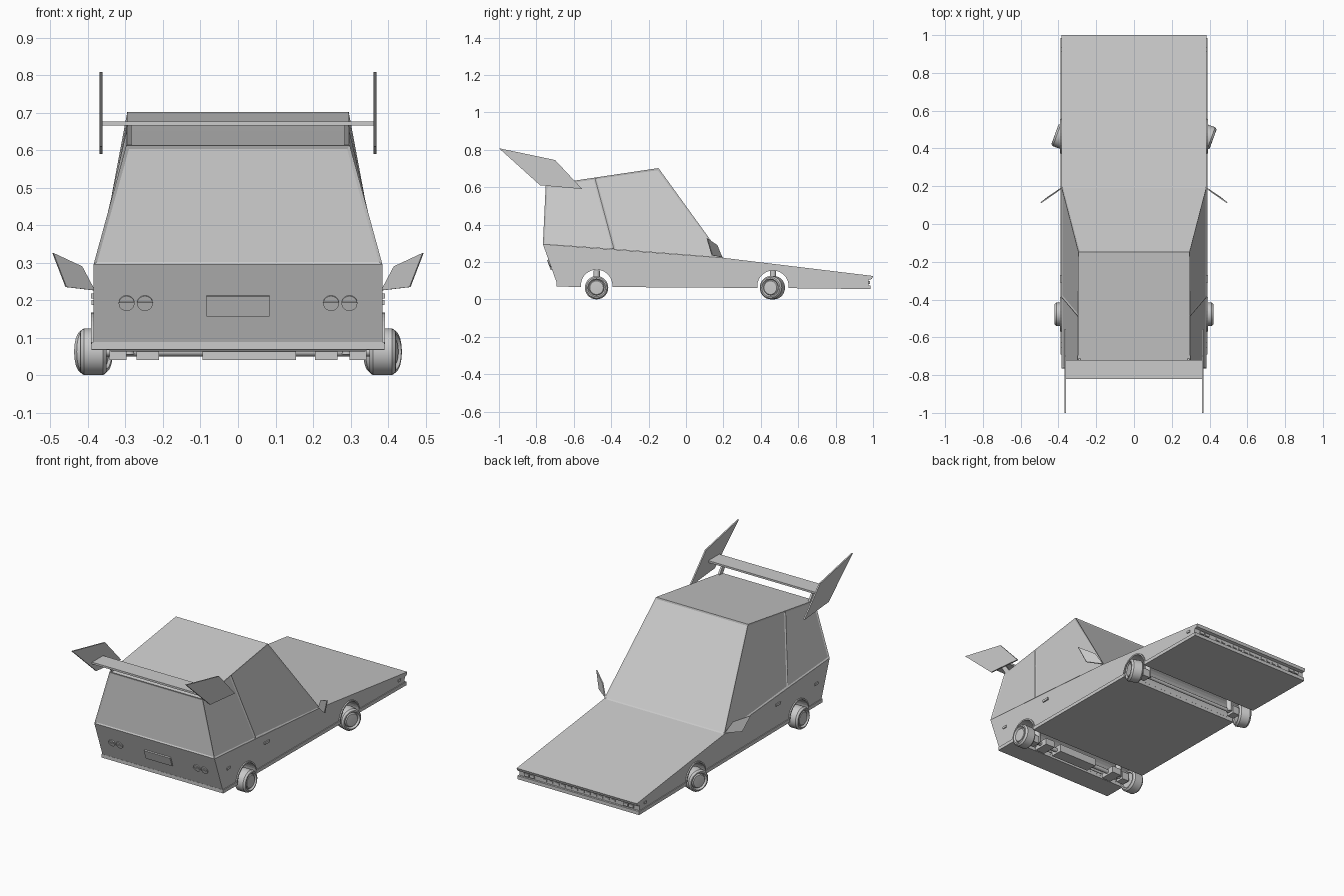
import bpy, bmesh
from math import pi, sin, cos, radians
from mathutils import Matrix, Vector

if "Cube" in bpy.data.objects:
    bpy.data.objects.remove(bpy.data.objects["Cube"])


def finish(name, bm, smooth=False):
    bmesh.ops.recalc_face_normals(bm, faces=bm.faces)
    me = bpy.data.meshes.new(name)
    bm.to_mesh(me)
    bm.free()
    ob = bpy.data.objects.new(name, me)
    bpy.context.collection.objects.link(ob)
    if smooth:
        bpy.context.view_layer.objects.active = ob
        ob.select_set(True)
        bpy.ops.object.shade_smooth_by_angle(angle=radians(35))
        ob.select_set(False)
    return ob


def prism(name, pts, x0, x1):
    """Side profile (y, z) extruded along x."""
    bm = bmesh.new()
    f = bm.faces.new([bm.verts.new((x0, y, z)) for y, z in pts])
    r = bmesh.ops.extrude_face_region(bm, geom=[f])
    bmesh.ops.translate(bm, vec=(x1 - x0, 0, 0),
                        verts=[v for v in r["geom"] if isinstance(v, bmesh.types.BMVert)])
    return finish(name, bm)


def box(name, c, size, rx=0):
    bm = bmesh.new()
    m = Matrix.Translation(c) @ Matrix.Rotation(rx, 4, "X") @ Matrix.Diagonal((*size, 1))
    bmesh.ops.create_cube(bm, size=1, matrix=m)
    return finish(name, bm)


def tube(name, a, b, r, n=12):
    a, b = Vector(a), Vector(b)
    bm = bmesh.new()
    m = Matrix.Translation((a + b) / 2) @ (b - a).to_track_quat("Z", "Y").to_matrix().to_4x4()
    bmesh.ops.create_cone(bm, cap_ends=True, segments=n, radius1=r, radius2=r,
                          depth=(b - a).length, matrix=m)
    return finish(name, bm, True)


def arc(cy, cz, r, a0, a1, n=16):
    return [(cy + r * cos(radians(a0 + (a1 - a0) * i / n)),
             cz + r * sin(radians(a0 + (a1 - a0) * i / n))) for i in range(n + 1)]


REAR, FRONT, ARCH_R = (-0.478, 0.075), (0.465, 0.07), 0.084
TILT = 0.343

# Lower body wedge, wheel tunnels run right through
body = [(-0.69, 0.085)] + arc(*REAR, ARCH_R, 174, 6) + arc(*FRONT, ARCH_R, 174, 6)
body += [(0.975, 0.072), (0.977, 0.105), (0.994, 0.109), (1.0, 0.125), (0.2, 0.222), (-0.765, 0.295)]
prism("lower_body", body, -0.385, 0.385)

# Sill and bumper strips between the wheels
for name, y0, y1, z0, z1 in (("rear_sill", -0.692, -0.562, 0.068, 0.067),
                             ("middle_sill", -0.394, 0.381, 0.066, 0.061),
                             ("front_sill", 0.549, 0.986, 0.060, 0.055)):
    prism(name, [(y0, z0), (y1, z1), (y1, z1 + 0.02), (y0, z0 + 0.02)], -0.39, 0.39)

# Cabin with recessed panes
bm = bmesh.new()
side = {}
for s in (-1, 1):
    side[s] = [bm.verts.new((s * x, y, z)) for x, y, z in (
        (0.385, 0.2, 0.222), (0.385, -0.385, 0.268), (0.385, -0.765, 0.295),
        (0.298, -0.75, 0.612), (0.297, -0.488, 0.651), (0.295, -0.147, 0.702))]
L, R = side[-1], side[1]
panes = []
for v in (L, R):
    panes += [bm.faces.new((v[0], v[1], v[4], v[5])), bm.faces.new((v[1], v[2], v[3], v[4]))]
for i in range(6):
    j = (i + 1) % 6
    f = bm.faces.new((L[i], L[j], R[j], R[i]))
    if i in (2, 5):
        panes.append(f)
bmesh.ops.recalc_face_normals(bm, faces=bm.faces)
bmesh.ops.inset_individual(bm, faces=panes, thickness=0.012, depth=-0.004)
finish("cabin", bm)

# Rear wing
box("wing_blade", (0, -0.77, 0.671), (0.73, 0.1, 0.011))
for s, tag in ((-1, "left"), (1, "right")):
    prism("wing_fin_" + tag, [(-1, 0.808), (-0.70, 0.745), (-0.555, 0.59), (-0.78, 0.61)],
          s * 0.361, s * 0.369)
    prism("wing_strut_" + tag, [(-0.74, 0.608), (-0.71, 0.615), (-0.75, 0.668), (-0.78, 0.668)],
          s * 0.284, s * 0.295)

# Wheels, lathed; the front pair is steered
WHEEL = [(-0.028, 0), (-0.028, 0.042), (-0.035, 0.046), (-0.035, 0.054), (-0.025, 0.0625),
         (0.025, 0.0625), (0.035, 0.055), (0.036, 0.048), (0.031, 0.046), (0.026, 0.041),
         (0.032, 0.036), (0.034, 0)]


def wheel(name, s, y, steer):
    bm = bmesh.new()
    vs = [bm.verts.new((x, 0, r)) for x, r in WHEEL]
    es = [bm.edges.new(p) for p in zip(vs, vs[1:])]
    bmesh.ops.spin(bm, geom=vs + es, cent=(0, 0, 0), axis=(1, 0, 0),
                   angle=2 * pi, steps=28, use_merge=True)
    bmesh.ops.remove_doubles(bm, verts=bm.verts, dist=1e-5)
    ob = finish(name, bm, True)
    ob.location = (s * 0.385, y, 0.0625)
    ob.rotation_euler = (0, 0, steer + (pi if s < 0 else 0))


for s, tag in ((-1, "left"), (1, "right")):
    wheel("rear_wheel_" + tag, s, -0.478, 0)
    wheel("front_wheel_" + tag, s, 0.462, radians(-20))
    # Arch lips and suspension struts
    for end, c in (("rear", REAR), ("front", FRONT)):
        lip = arc(*c, ARCH_R, 174, 6) + arc(*c, ARCH_R + 0.008, 6, 174)
        prism(f"{end}_arch_lip_{tag}", lip, s * 0.38, s * 0.392)
        tube(f"{end}_shock_{tag}", (s * 0.29, c[0], 0.055), (s * 0.29, c[0], 0.155), 0.017)
        box(f"{end}_hub_carrier_{tag}", (s * 0.32, c[0], 0.063), (0.045, 0.05, 0.045))
    # Fin-shaped mirror
    bm = bmesh.new()
    pts = [(0.495, 0.115, 0.326), (0.418, 0.168, 0.29), (0.384, 0.194, 0.226), (0.46, 0.142, 0.235)]
    f = bm.faces.new([bm.verts.new((s * x, y, z)) for x, y, z in pts])
    r = bmesh.ops.extrude_face_region(bm, geom=[f])
    bmesh.ops.translate(bm, vec=(-s * 0.003, -0.005, 0),
                        verts=[v for v in r["geom"] if isinstance(v, bmesh.types.BMVert)])
    finish("mirror_" + tag, bm)
    # Side markers and door handle
    box("rear_marker_" + tag, (s * 0.386, -0.64, 0.194), (0.008, 0.028, 0.013))
    box("door_handle_" + tag, (s * 0.387, -0.29, 0.211), (0.01, 0.042, 0.013))
    box("front_marker_" + tag, (s * 0.386, 0.925, 0.105), (0.008, 0.022, 0.013))
    # Round tail lamps with a hood over the upper half
    d = Vector((0, -cos(TILT), -sin(TILT)))
    for i, x in enumerate((0.248, 0.297)):
        c = Vector((s * x, -0.7275, 0.193))
        tube(f"tail_lamp_{tag}_{i}", c - d * 0.01, c + d * 0.006, 0.021, 24)
        box(f"tail_lamp_bar_{tag}_{i}", c + d * 0.006 + Vector((0, 0, 0.002)), (0.04, 0.006, 0.004), TILT)
    # Nose lamps
    for i, x in enumerate((0.3, 0.335)):
        box(f"nose_lamp_{tag}_{i}", (s * x, 0.977, 0.091), (0.028, 0.014, 0.016))

# Rear plate, nose grille slats
box("rear_plate", (0, -0.7275, 0.185), (0.168, 0.012, 0.057), TILT)
for i in range(12):
    box(f"grille_slat_{i}", (-0.22 + i * 0.04, 0.976, 0.091), (0.024, 0.008, 0.012))

# Axles and drivetrain in the tunnels
tube("rear_axle", (-0.36, -0.478, 0.0625), (0.36, -0.478, 0.0625), 0.012)
tube("front_axle", (-0.36, 0.462, 0.0625), (0.36, 0.462, 0.0625), 0.01)
box("rear_subframe", (0.03, -0.478, 0.063), (0.25, 0.07, 0.044))
for x in (-0.24, 0.235):
    box("rear_lower_arm", (x, -0.478, 0.06), (0.06, 0.09, 0.038))
tube("rear_tie_rod", (-0.34, -0.52, 0.07), (0.34, -0.52, 0.07), 0.007)
